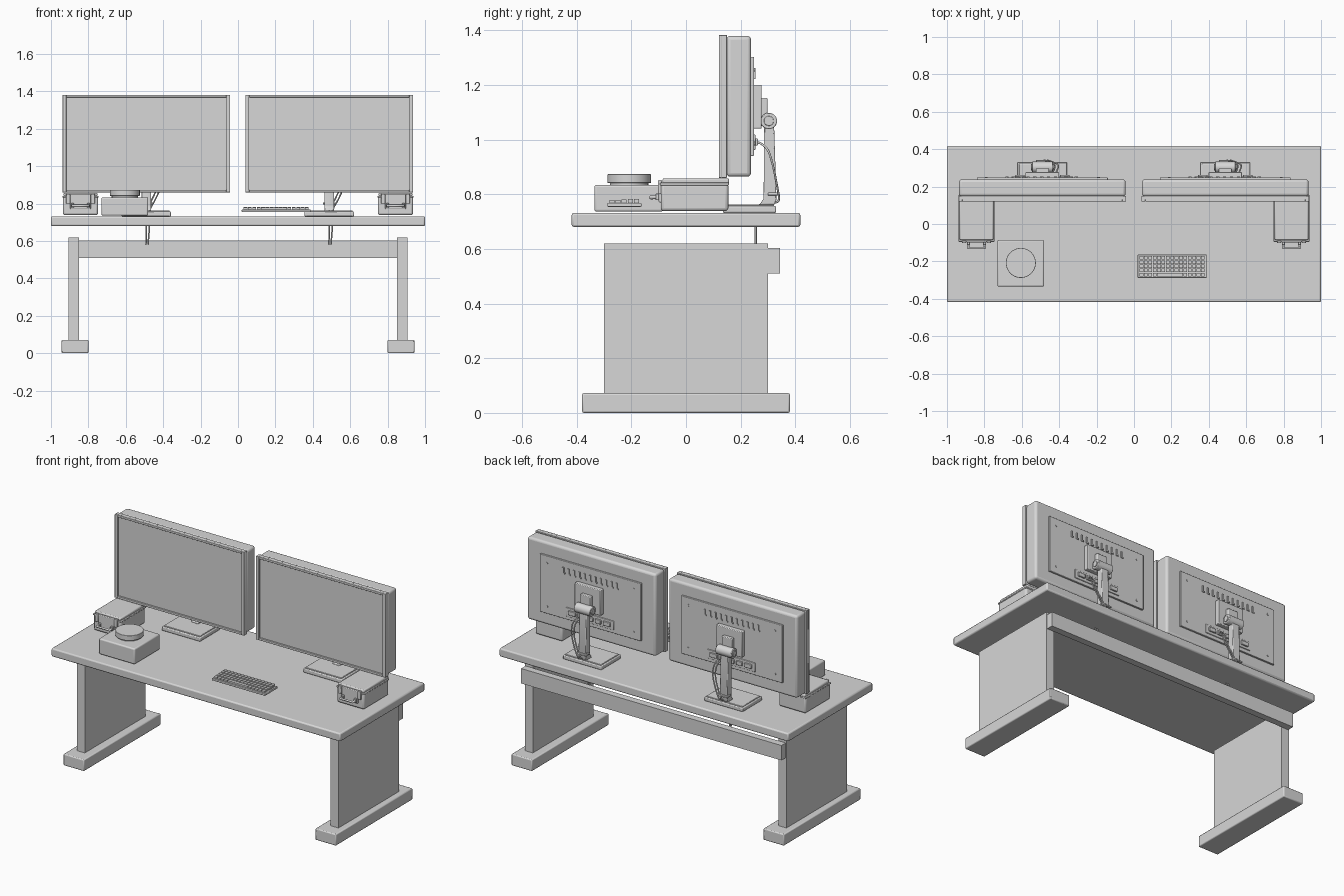
import bpy, math

if "Cube" in bpy.data.objects:
    bpy.data.objects.remove(bpy.data.objects["Cube"])

grey = bpy.data.materials.new("light_grey")
grey.diffuse_color = (0.68, 0.68, 0.68, 1)
grey.use_nodes = True
grey.node_tree.nodes["Principled BSDF"].inputs["Base Color"].default_value = grey.diffuse_color


def finish(ob, name, bevel=0.0, segs=2):
    ob.name = name
    ob.data.materials.append(grey)
    if bevel:
        m = ob.modifiers.new("bevel", 'BEVEL')
        m.width = bevel
        m.segments = segs
    bpy.ops.object.shade_smooth_by_angle(angle=math.radians(35))
    return ob


def box(name, x, y, z, bevel=0.0, segs=2):
    """Box from (min, max) ranges."""
    r = (x, y, z)
    bpy.ops.mesh.primitive_cube_add(size=1, location=[(a + b) / 2 for a, b in r])
    ob = bpy.context.object
    ob.scale = [b - a for a, b in r]
    bpy.ops.object.transform_apply(location=False, rotation=False, scale=True)
    return finish(ob, name, bevel, segs)


def cyl(name, loc, r, h, axis='Z', bevel=0.0, verts=32):
    rot = {'X': (0, math.pi / 2, 0), 'Y': (math.pi / 2, 0, 0), 'Z': (0, 0, 0)}[axis]
    bpy.ops.mesh.primitive_cylinder_add(vertices=verts, radius=r, depth=h, location=loc, rotation=rot)
    return finish(bpy.context.object, name, bevel)


def tube(name, pts, r, smooth=True):
    cu = bpy.data.curves.new(name, 'CURVE')
    cu.dimensions = '3D'
    cu.bevel_depth = r
    cu.bevel_resolution = 2
    cu.use_fill_caps = True
    sp = cu.splines.new('NURBS' if smooth else 'POLY')
    sp.points.add(len(pts) - 1)
    for p, c in zip(sp.points, pts):
        p.co = (*c, 1)
    if smooth:
        sp.use_endpoint_u = True
        sp.order_u = 3
    ob = bpy.data.objects.new(name, cu)
    bpy.context.collection.objects.link(ob)
    cu.materials.append(grey)


def prism(name, prof, x0, x1, bevel=0.0):
    """Extrude a (y, z) profile along x."""
    n = len(prof)
    vs = [(x0, *p) for p in prof] + [(x1, *p) for p in prof]
    fs = [list(range(n))[::-1], list(range(n, 2 * n))]
    fs += [[i, (i + 1) % n, n + (i + 1) % n, n + i] for i in range(n)]
    me = bpy.data.meshes.new(name)
    me.from_pydata(vs, [], fs)
    ob = bpy.data.objects.new(name, me)
    bpy.context.collection.objects.link(ob)
    bpy.ops.object.select_all(action='DESELECT')
    bpy.context.view_layer.objects.active = ob
    ob.select_set(True)
    bpy.ops.object.mode_set(mode='EDIT')
    bpy.ops.mesh.select_all(action='SELECT')
    bpy.ops.mesh.normals_make_consistent(inside=False)
    bpy.ops.object.mode_set(mode='OBJECT')
    return finish(ob, name, bevel)


# Desk
box("desktop", (-1, 1), (-.418, .418), (.68, .732), .008)
box("back_beam", (-.9, .9), (.3, .343), (.51, .603))
for s in (-1, 1):
    lo, hi = sorted((s * .85, s * .905))
    box("leg_panel", (lo, hi), (-.3, .3), (.07, .62))
    lo, hi = sorted((s * .80, s * .943))
    box("foot", (lo, hi), (-.38, .38), (0, .072), .006)


def monitor(cx):
    W, z0, z1 = .448, .86, 1.382
    zc = (z0 + z1) / 2
    # screen in an inset bezel
    b = .02
    box("monitor_front", (cx - W, cx + W), (.13, .15), (z0, z1), .002)
    for s in (-1, 1):
        lo, hi = sorted((s * W, s * (W - b)))
        box("bezel_side", (cx + lo, cx + hi), (.12, .132), (z0, z1), .002)
    box("bezel_top", (cx - W + b, cx + W - b), (.12, .132), (z1 - b * .7, z1), .002)
    box("bezel_bottom", (cx - W + b, cx + W - b), (.12, .132), (z0, z0 + b * .7), .002)
    # rear housing
    box("monitor_housing", (cx - W + .003, cx + W - .003), (.148, .238), (z0 + .004, z1 - .003), .014, 3)
    box("rear_panel", (cx - .35, cx + .35), (.23, .249), (.94, 1.302), .003)
    for i in range(11):
        x = cx - .185 + i * .037
        box("vent", (x - .005, x + .005), (.245, .255), (1.222, 1.262))
        box("vent_foot", (x - .012, x - .005), (.245, .255), (1.222, 1.23))
    for sx in (-1, 1):
        for z in (.985, 1.255):
            cyl("screw", (cx + sx * .30, .249, z), .007, .006, 'Y', verts=12)
    # port strip
    box("port_strip", (cx - .165, cx + .165), (.245, .254), (.962, 1.018), .003)
    for x, w in ((-.12, .025), (-.06, .02), (0, .025), (.06, .022), (.12, .025)):
        box("port", (cx + x - w, cx + x + w), (.25, .263), (.978, 1.004), .003)
    # stand
    box("mount_plate", (cx - .09, cx + .09), (.245, .277), (1.04, 1.2), .004)
    box("tilt_bracket", (cx - .035, cx + .035), (.27, .298), (1.05, 1.152), .004)
    cyl("tilt_hinge", (cx, .303, 1.068), .03, .11, 'X', .003)
    cyl("hinge_cap", (cx, .303, 1.068), .018, .12, 'X', .002)
    prism("stand_column", [(.286, 1.06), (.322, 1.06), (.331, .78), (.325, .762),
                           (.27, .762), (.284, .785)], cx - .026, cx + .026, .004)
    box("stand_base", (cx - .133, cx + .133), (.135, .33), (.732, .757), .005)
    box("stand_base_top", (cx - .125, cx + .125), (.145, .322), (.755, .763), .003)
    box("cable_clip", (cx - .034, cx + .034), (.30, .342), (.795, .806), .003)
    # cables
    for i in range(2):
        d = i * .018
        tube("cable", [(cx + .05 + d, .262, .99), (cx + .065 + d, .295, .98), (cx + .07 + d, .318, .91),
                       (cx + .03 + d, .335, .82), (cx + .008 + d, .342, .785), (cx + .002 + d, .335, .768),
                       (cx + d, .27, .766), (cx + d, .255, .74), (cx + d, .255, .68),
                       (cx - .002 + d * .6, .255, .58)], .004)


def speaker_box(cx):
    # carry-case shaped box with lid, latches and front handle
    box("case_body", (cx - .094, cx + .094), (-.092, .155), (.738, .84), .012, 3)
    box("case_lid", (cx - .09, cx + .09), (-.086, .158), (.838, .858), .006)
    box("lid_rim", (cx - .096, cx + .096), (-.095, .157), (.832, .842), .003)
    for s in (-1, 1):
        x = cx + s * .066
        box("latch", (x - .011, x + .011), (-.102, -.088), (.80, .852), .003)
        box("handle_mount", (cx + s * .043 - .008, cx + s * .043 + .008), (-.112, -.088), (.778, .802), .003)
    box("front_plate", (cx - .055, cx + .055), (-.1, -.088), (.77, .85), .004)
    tube("handle", [(cx - .043, -.098, .79), (cx - .043, -.13, .788), (cx + .043, -.13, .788),
                    (cx + .043, -.098, .79)], .007, False)


for cx in (-.49, .488):
    monitor(cx)
for cx in (-.842, .842):
    speaker_box(cx)

# Box with round knob
box("device_box", (-.73, -.48), (-.335, -.085), (.736, .834), .008, 3)
cyl("device_knob_neck", (-.605, -.208, .836), .07, .01)
cyl("device_knob", (-.605, -.208, .857), .08, .032, 'Z', .002, 48)

# Keyboard
box("keyboard_base", (.02, .388), (-.288, -.163), (.754, .768), .003)
n, rows = 15, 5
px, py = .352 / n, .112 / rows
for r in range(rows):
    for c in range(n):
        if r == 0 and 4 <= c <= 9:
            continue
        x, y = .028 + c * px, -.282 + r * py
        box("key", (x + .002, x + px - .002), (y + .002, y + py - .002), (.766, .778 + r * .0012))
box("space_bar", (.028 + 4 * px + .002, .028 + 10 * px - .002), (-.28, -.282 + py - .002), (.766, .778))
